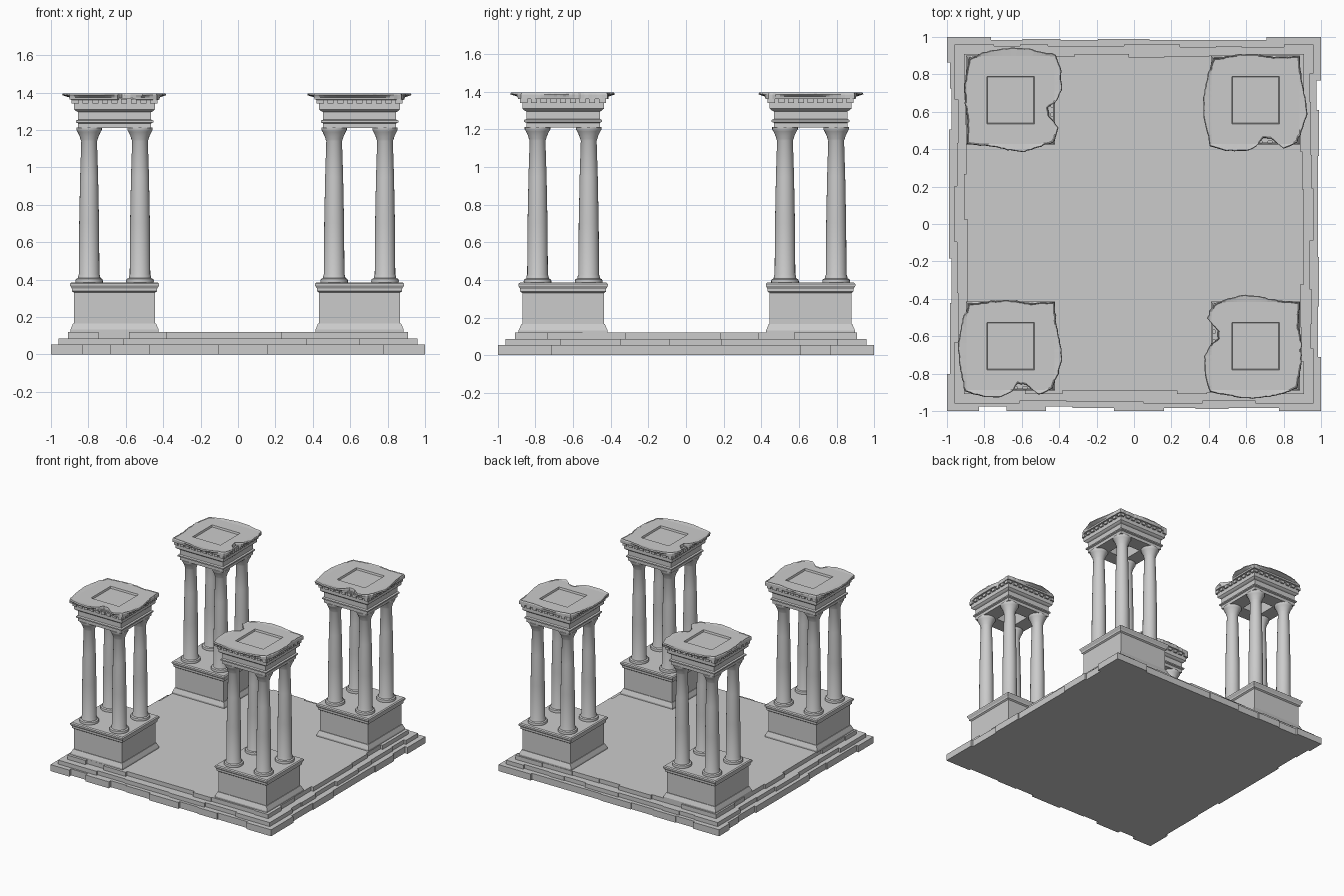
import bpy, bmesh, math, random
from mathutils import Matrix, Vector

random.seed(4)
if "Cube" in bpy.data.objects:
    bpy.data.objects.remove(bpy.data.objects["Cube"])

stone = bpy.data.materials.new("grey stone")
stone.use_nodes = True
stone.diffuse_color = (0.6, 0.6, 0.6, 1)
stone.node_tree.nodes["Principled BSDF"].inputs["Base Color"].default_value = (0.6, 0.6, 0.6, 1)


def finish(name, bm, smooth=False):
    bmesh.ops.recalc_face_normals(bm, faces=bm.faces)
    mesh = bpy.data.meshes.new(name)
    bm.to_mesh(mesh)
    bm.free()
    mesh.materials.append(stone)
    ob = bpy.data.objects.new(name, mesh)
    bpy.context.collection.objects.link(ob)
    if smooth:
        bpy.ops.object.select_all(action='DESELECT')
        ob.select_set(True)
        bpy.context.view_layer.objects.active = ob
        bpy.ops.object.shade_smooth_by_angle(angle=math.radians(35))
    return ob


def loft(bm, rings):
    """Skin a stack of equal-length point rings and cap both ends."""
    loops = [[bm.verts.new(p) for p in ring] for ring in rings]
    n = len(loops[0])
    for a, b in zip(loops, loops[1:]):
        for i in range(n):
            j = (i + 1) % n
            bm.faces.new((a[i], a[j], b[j], b[i]))
    bm.faces.new(loops[0])
    bm.faces.new(loops[-1])


def square_ring(h, z, c):
    return [(c[0] + sx * h, c[1] + sy * h, z) for sx, sy in ((-1, -1), (1, -1), (1, 1), (-1, 1))]


def round_ring(r, z, c, n=24):
    return [(c[0] + r * math.cos(2 * math.pi * i / n),
             c[1] + r * math.sin(2 * math.pi * i / n), z) for i in range(n)]


def turned(name, profile, centre, ring, smooth=False):
    bm = bmesh.new()
    loft(bm, [ring(r, z, centre) for r, z in profile])
    return finish(name, bm, smooth)


def box(bm, lo, hi):
    size = [b - a for a, b in zip(lo, hi)]
    mid = [(a + b) / 2 for a, b in zip(lo, hi)]
    bmesh.ops.create_cube(bm, size=1, matrix=Matrix.Translation(mid) @ Matrix.Diagonal((*size, 1)))


# Stepped platform: a core slab edged with stones of uneven depth
def step(name, half, z0, z1, wear):
    bm = bmesh.new()
    core = half - 0.06
    box(bm, (-core, -core, z0), (core, core, z1))
    for side in range(4):
        turn = Matrix.Rotation(side * math.pi / 2, 4, 'Z')
        start = len(bm.verts)
        x = -half
        while x < half:
            end = x + random.uniform(0.13, 0.3)
            if end > half - 0.12:
                end = half
            corner = x == -half or end == half
            depth = half if corner else half - random.choice((0, 0.4, 0.7, 1)) * wear
            box(bm, (x, -depth, z0), (end, -core + 0.02, z1))
            x = end
        bm.verts.ensure_lookup_table()
        bmesh.ops.transform(bm, matrix=turn, verts=bm.verts[start:])
    return finish(name, bm)


step("lower_step", 1.0, 0, 0.053, 0.025)
step("middle_step", 0.96, 0.05, 0.086, 0.02)
step("upper_step", 0.91, 0.08, 0.12, 0.02)

PEDESTAL = [(0.236, 0.115), (0.236, 0.132), (0.222, 0.165), (0.217, 0.165), (0.217, 0.33),
            (0.228, 0.338), (0.228, 0.352), (0.238, 0.368), (0.238, 0.378), (0.23, 0.385)]
COLUMN = [(0.072, 0.38), (0.074, 0.392), (0.071, 0.403), (0.06, 0.408), (0.059, 0.418),
          (0.055, 0.428), (0.053, 0.7), (0.048, 0.95), (0.042, 1.14), (0.046, 1.15),
          (0.05, 1.165), (0.062, 1.19), (0.068, 1.2), (0.068, 1.212)]
ENTABLATURE = [(0.08, 1.3), (0.08, 1.21), (0.195, 1.21), (0.195, 1.235), (0.207, 1.24),
               (0.207, 1.25), (0.195, 1.255), (0.195, 1.295), (0.205, 1.3), (0.217, 1.31),
               (0.217, 1.37)]
# Broken cornice edge as angle and half width
EDGE = [(0, .27), (20, .25), (45, .235), (65, .23), (85, .246), (110, .245), (135, .225),
        (150, .255), (165, .27), (180, .28), (200, .275), (225, .245), (240, .27), (258, .275),
        (272, .245), (280, .2), (294, .205), (299, .26), (308, .245), (315, .225), (330, .255),
        (345, .275), (360, .27)]


def edge_half(deg):
    for (a, ha), (b, hb) in zip(EDGE, EDGE[1:]):
        if a <= deg <= b:
            return ha + (hb - ha) * (deg - a) / (b - a)


# Weathered cornice slab with a sunken square in its top
def cornice(name, centre, flip):
    def ring(half_of, z):
        pts = []
        for i, e in enumerate(edges):
            a = 2 * math.pi * i / len(edges)
            c, s = math.cos(a), math.sin(a)
            r = half_of(e) / max(abs(c), abs(s))
            p = Vector((r * c, r * s))
            if flip:
                p = Vector((p.y, p.x)) * flip
            pts.append((centre[0] + p.x, centre[1] + p.y, z))
        return pts

    n = 96
    edges = [edge_half(360 * i / n) + random.uniform(-0.003, 0.003) for i in range(n)]
    bm = bmesh.new()
    loft(bm, [ring(lambda e: min(e, 0.222), 1.36),
              ring(lambda e: min(e, 0.24), 1.362),
              ring(lambda e: min(e, 0.242), 1.374),
              ring(lambda e: e, 1.386),
              ring(lambda e: e - 0.004, 1.395),
              ring(lambda e: min(e - 0.008, 0.235), 1.391),
              ring(lambda e: 0.127, 1.391),
              ring(lambda e: 0.123, 1.376)])
    return finish(name, bm)


# Row of small blocks under the cornice
def dentils(name, centre):
    bm = bmesh.new()
    for side in range(4):
        start = len(bm.verts)
        for k in range(-4, 5):
            x = k * 0.0515
            box(bm, (x - 0.016, -0.229, 1.34), (x + 0.016, -0.21, 1.365))
        bm.verts.ensure_lookup_table()
        bmesh.ops.transform(bm, matrix=Matrix.Rotation(side * math.pi / 2, 4, 'Z'),
                            verts=bm.verts[start:])
    bmesh.ops.translate(bm, vec=(*centre, 0), verts=bm.verts)
    return finish(name, bm)


# Four pavilions, each a pedestal with four columns and a roof block
TOWERS = {"front_right": (-0.66, -0.653, 0), "front_left": (0.65, -0.653, 1),
          "back_right": (-0.66, 0.662, -1), "back_left": (0.65, 0.662, 0)}
for place, (cx, cy, flip) in TOWERS.items():
    turned(place + "_pedestal", PEDESTAL, (cx, cy), square_ring)
    for sx in (-1, 1):
        for sy in (-1, 1):
            turned(place + "_column", COLUMN, (cx + sx * 0.136, cy + sy * 0.136), round_ring, True)
    turned(place + "_entablature", ENTABLATURE, (cx, cy), square_ring)
    dentils(place + "_dentils", (cx, cy))
    cornice(place + "_cornice", (cx, cy), flip)
